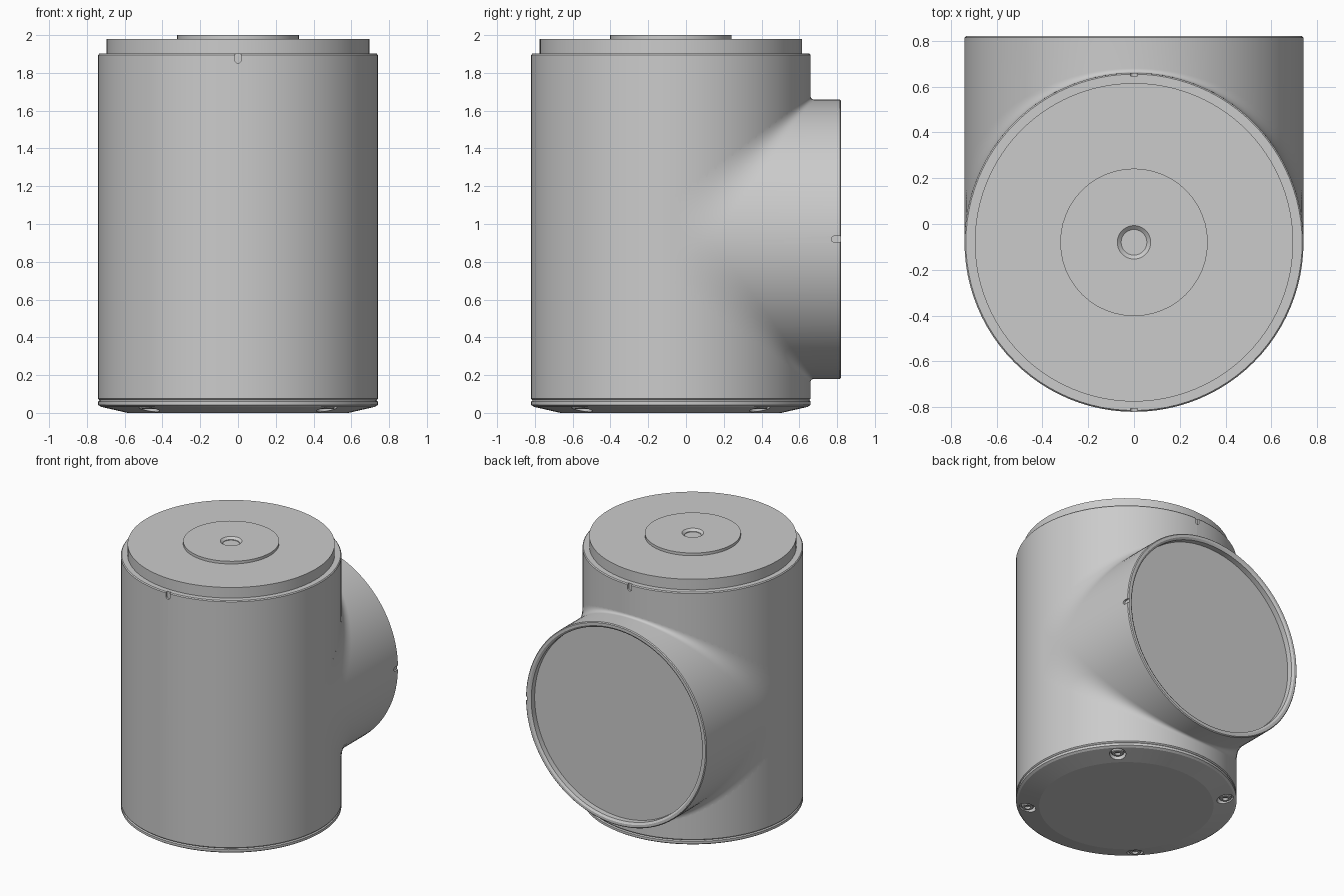
import bpy, bmesh, math
from mathutils import Vector

if "Cube" in bpy.data.objects:
    bpy.data.objects.remove(bpy.data.objects["Cube"])

R, YC, ZC = 0.74, -0.08, 0.92      # shared pipe radius, upright axis y, side outlet axis z
N = 96


def skin(name, rings):
    """Closed solid through a list of equal-length rings."""
    bm = bmesh.new()
    loops = [[bm.verts.new(p) for p in ring] for ring in rings]
    n = len(loops[0])
    for a, b in zip(loops, loops[1:]):
        for i in range(n):
            j = (i + 1) % n
            bm.faces.new((a[i], a[j], b[j], b[i]))
    # end caps: fan to a centre point
    for loop in (loops[0], loops[-1]):
        c = bm.verts.new(sum((v.co for v in loop), Vector()) / n)
        for i in range(n):
            bm.faces.new((loop[i], loop[(i + 1) % n], c))
    bmesh.ops.recalc_face_normals(bm, faces=bm.faces)
    me = bpy.data.meshes.new(name)
    bm.to_mesh(me)
    bm.free()
    ob = bpy.data.objects.new(name, me)
    bpy.context.collection.objects.link(ob)
    return ob


def lathe(name, profile, n=N, x=0.0, y=YC):
    """Revolve (radius, z) points about an upright axis."""
    ang = [2 * math.pi * i / n for i in range(n)]
    return skin(name, [[(x + r * math.cos(a), y + r * math.sin(a), z) for a in ang]
                       for r, z in profile])


def slot(pos, axis, along):
    """Round-ended slot cutter running off the edge in 'along'."""
    axis, along = Vector(axis), Vector(along)
    side = axis.cross(along)
    outline = []
    for i in range(17):
        a = math.pi + math.pi * i / 16
        outline.append(side * 0.016 * math.cos(a) + along * 0.016 * math.sin(a))
    outline += [side * 0.016 + along * 0.06, side * -0.016 + along * 0.06]
    return skin("slot_cutter", [[Vector(pos) + p + axis * d for p in outline]
                                for d in (-0.014, 0.04)])


def cut(ob, cutters):
    bpy.context.view_layer.objects.active = ob
    for c in cutters:
        c.hide_render = True
        m = ob.modifiers.new("cut", 'BOOLEAN')
        m.operation, m.solver, m.object = 'DIFFERENCE', 'EXACT', c
        bpy.ops.object.modifier_apply(modifier=m.name)
        bpy.data.objects.remove(c)


# upright body with index slots front and back
body = lathe("main_body", [(0.73, 0.065), (R, 0.075), (R, 1.895), (0.734, 1.902)])
cut(body, [slot((0, YC + s * R, 1.868), (0, s, 0), (0, 0, 1)) for s in (-1, 1)])

# stepped top cap, raised disc and centre hole
lathe("top_cap", [(0.695, 1.89), (0.695, 1.98)])
lathe("top_disc", [(0.322, 1.97), (0.322, 2.0), (0.073, 2.0), (0.056, 1.985), (0.056, 1.975)], 48)

# side outlet: variable fillet off the body, straight barrel, recessed mouth
STEPS = 20
rings = [[] for _ in range(STEPS + 1)]
angles = [2 * math.pi * (i + 0.5) / N for i in range(N)]
for a in angles:
    x, s = R * math.cos(a), math.sin(a)
    sign, base = math.copysign(1, s), R * abs(s)
    reach = 0.02 + 0.2 * (1 - abs(s))
    for k in range(STEPS + 1):
        t = k / STEPS
        rings[k].append((x, YC + base + reach * t * t,
                         ZC + sign * (base + reach * (1 - t) ** 2)))
for r, y in ((R, 0.814), (0.734, 0.82), (0.715, 0.82), (0.70, 0.81), (0.70, 0.77)):
    rings.append([(r * math.cos(a), y, ZC + r * math.sin(a)) for a in angles])
outlet = skin("side_outlet", rings)
cut(outlet, [slot((R, 0.785, ZC), (1, 0, 0), (0, 1, 0))])

# chamfered base cap with four screw pockets
base_cap = lathe("base_cap", [(0.585, 0), (0.725, 0.032), (R, 0.042), (R, 0.06), (0.733, 0.067)])
spots = [(sx * 0.47, YC + sy * 0.47) for sx in (-1, 1) for sy in (-1, 1)]
cut(base_cap, [lathe("pocket_cutter", [(0.055, -0.05), (0.055, 0.045)], 40, *p) for p in spots])
for i, p in enumerate(spots):
    lathe(f"base_screw_{i + 1}", [(0.042, 0.05), (0.042, 0.026), (0.036, 0.02),
                                  (0.02, 0.02), (0.02, 0.036)], 40, *p)

bpy.ops.object.select_all(action='SELECT')
bpy.ops.object.shade_smooth_by_angle(angle=math.radians(12))
